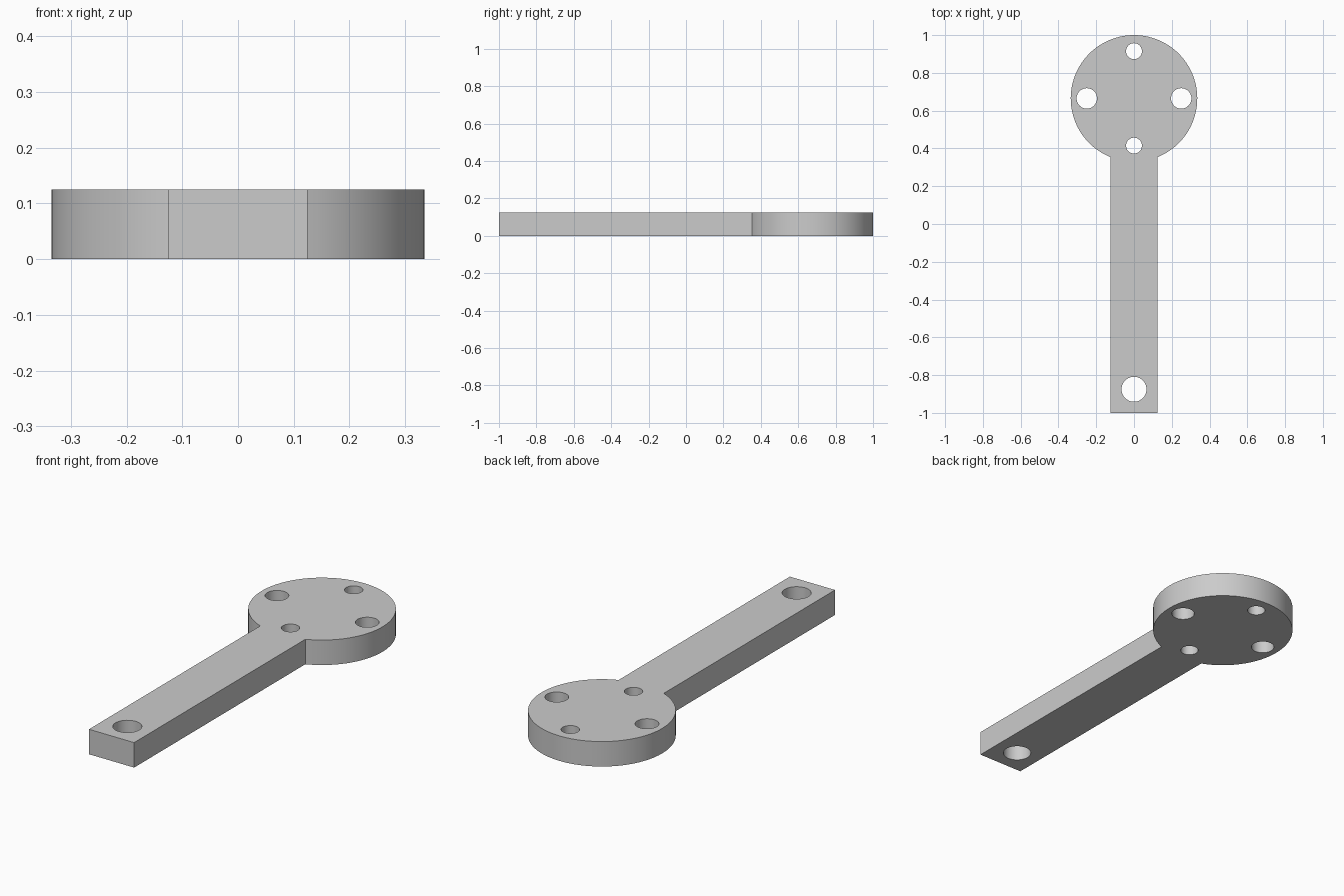
import bpy, bmesh
from math import asin, cos, sin, pi, radians

cube = bpy.data.objects.get("Cube")
if cube:
    bpy.data.objects.remove(cube, do_unlink=True)

THICK = 0.125
HALF_W = 0.125
DISC_R = 0.335
DISC_Y = 1 - DISC_R

grey = bpy.data.materials.new("plain grey")
grey.use_nodes = True
colour = (0.6, 0.6, 0.6, 1)
grey.diffuse_color = colour
grey.node_tree.nodes["Principled BSDF"].inputs["Base Color"].default_value = colour


def arc(cx, cy, r, start, sweep, count):
    return [(cx + r * cos(start + sweep * i / count),
             cy + r * sin(start + sweep * i / count)) for i in range(count + 1)]


def add_loop(bm, points):
    verts = [bm.verts.new((x, y, 0)) for x, y in points]
    return [bm.edges.new((a, b)) for a, b in zip(verts, verts[1:] + verts[:1])]


bm = bmesh.new()

# Outline: square-ended bar running into a round head
half = asin(HALF_W / DISC_R)
outline = [(-HALF_W, -1), (HALF_W, -1)]
outline += arc(0, DISC_Y, DISC_R, -pi / 2 + half, 2 * pi - 2 * half, 96)
edges = add_loop(bm, outline)

# Through holes: four in the head, one near the bar's end
holes = [(-0.25, DISC_Y, 0.054), (0.25, DISC_Y, 0.054),
         (0, DISC_Y + 0.25, 0.042), (0, DISC_Y - 0.25, 0.042),
         (0, -0.875, 0.066)]
for x, y, r in holes:
    edges += add_loop(bm, arc(x, y, r, 0, 2 * pi, 48)[:-1])

# Fill the outline around the holes and raise it to full thickness
bmesh.ops.triangle_fill(bm, edges=edges, use_beauty=True, normal=(0, 0, 1))
raised = bmesh.ops.extrude_face_region(bm, geom=bm.faces[:], use_keep_orig=True)
bmesh.ops.translate(bm, vec=(0, 0, THICK),
                    verts=[v for v in raised["geom"] if isinstance(v, bmesh.types.BMVert)])
bmesh.ops.recalc_face_normals(bm, faces=bm.faces[:])

mesh = bpy.data.meshes.new("arm_plate")
bm.to_mesh(mesh)
bm.free()
mesh.materials.append(grey)
arm = bpy.data.objects.new("arm_plate", mesh)
bpy.context.collection.objects.link(arm)

# Smooth round walls, crisp rims
bpy.ops.object.select_all(action='DESELECT')
arm.select_set(True)
bpy.context.view_layer.objects.active = arm
bpy.ops.object.shade_smooth_by_angle(angle=radians(30))
